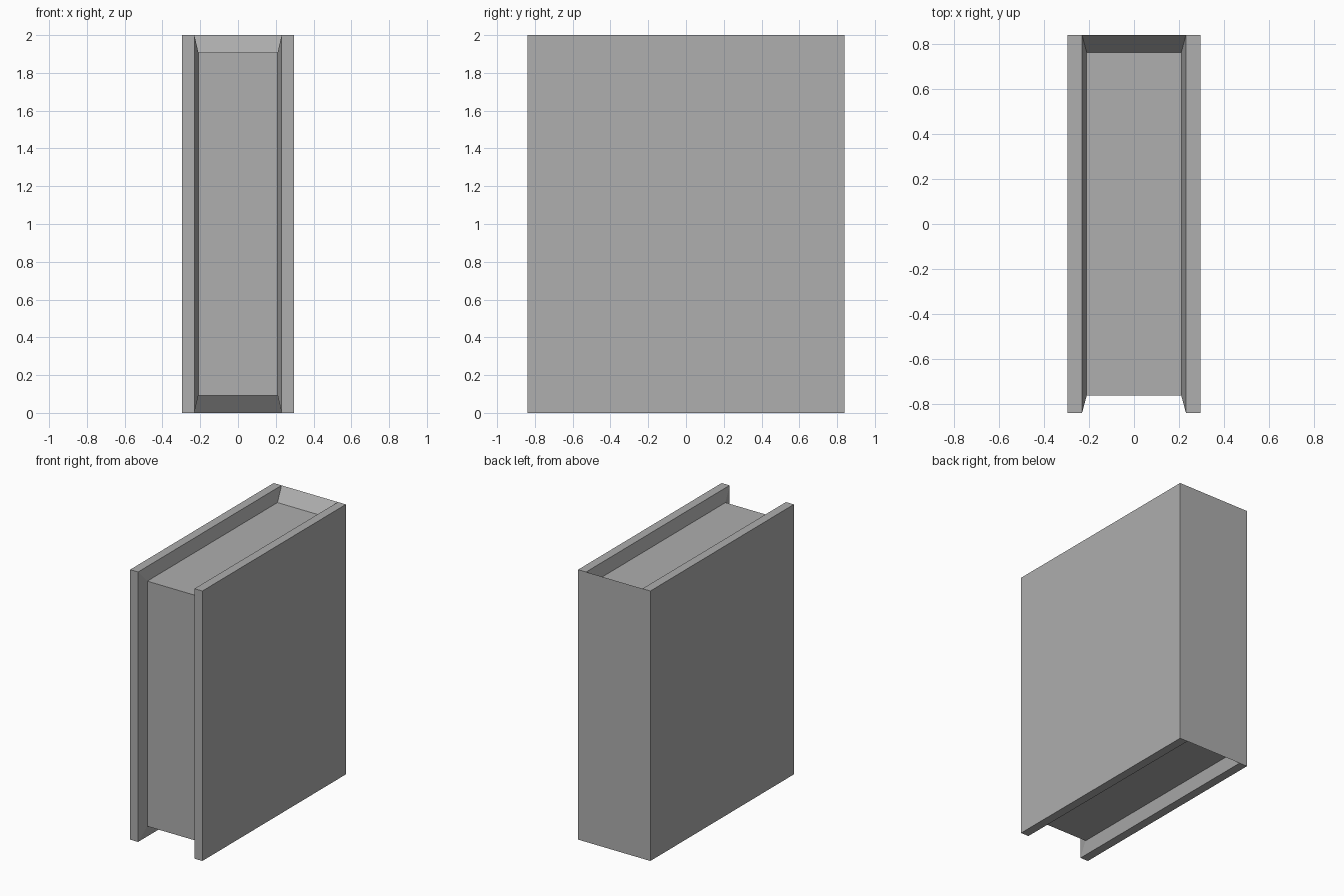
import bpy
import bmesh

default = bpy.data.objects.get("Cube")
if default:
    bpy.data.objects.remove(default, do_unlink=True)

HALF_WIDTH, HALF_DEPTH, HEIGHT = 0.296, 0.84, 2.0
RIM_X, PAGE_X = 0.231, 0.21        # inner cover edge, page block side
INSET_Y, INSET_Z = 0.078, 0.092    # how far the pages sit back

grey = bpy.data.materials.new("mid grey")
grey.use_nodes = True
colour = (0.424, 0.424, 0.424, 1.0)
grey.diffuse_color = colour
grey.node_tree.nodes["Principled BSDF"].inputs["Base Color"].default_value = colour

bm = bmesh.new()


def section(x, dy=0.0, dz=0.0):
    """Side outline: back bottom, front bottom, front top, back top."""
    y = HALF_DEPTH - dy
    corners = [(y, dz), (-y, dz), (-y, HEIGHT - dz), (y, HEIGHT - dz)]
    return [bm.verts.new((x, cy, cz)) for cy, cz in corners]


# Sections from the right cover, across the pages, to the left cover
rings = [
    section(-HALF_WIDTH),
    section(-RIM_X),
    section(-PAGE_X, INSET_Y, INSET_Z),
    section(PAGE_X, INSET_Y, INSET_Z),
    section(RIM_X),
    section(HALF_WIDTH),
]

# Cover edges, bevelled cover insides and page block: bottom, front, top
for a, b in zip(rings, rings[1:]):
    for i in range(3):
        bm.faces.new((a[i], a[i + 1], b[i + 1], b[i]))

# Flat outer spine
outer = [rings[0], rings[1], rings[4], rings[5]]
for a, b in zip(outer, outer[1:]):
    bm.faces.new((a[3], a[0], b[0], b[3]))

# Sloped ends of the spine, bottom and top
for i in (0, 3):
    bm.faces.new([ring[i] for ring in rings[1:5]])

# Flat cover sides
bm.faces.new(rings[0])
bm.faces.new(rings[-1])

bmesh.ops.recalc_face_normals(bm, faces=bm.faces)
mesh = bpy.data.meshes.new("book")
bm.to_mesh(mesh)
bm.free()
mesh.materials.append(grey)
book = bpy.data.objects.new("book", mesh)
bpy.context.collection.objects.link(book)
